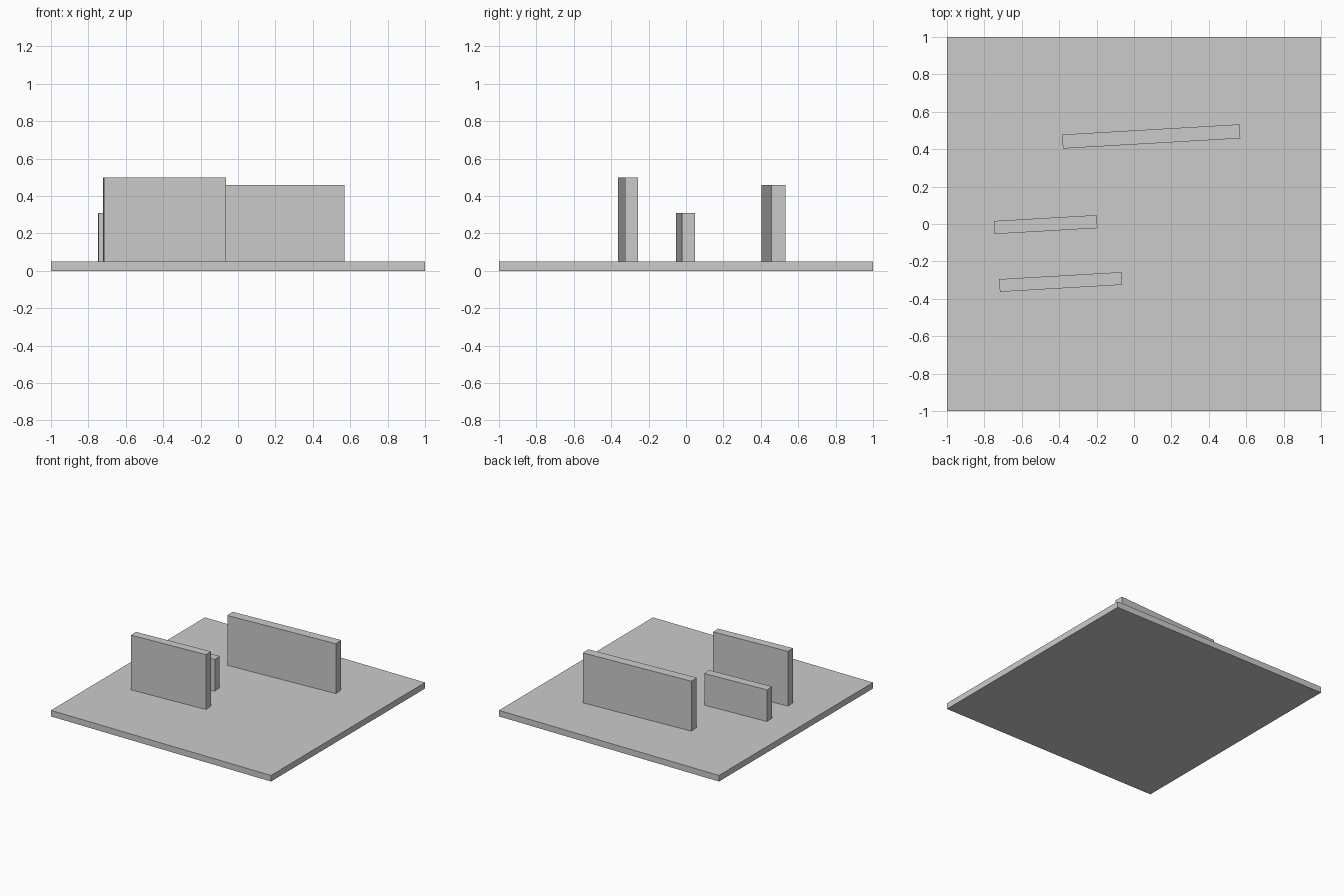
import bpy
from math import radians

cube = bpy.data.objects.get("Cube")
if cube:
    bpy.data.objects.remove(cube, do_unlink=True)

GREY = (0.6, 0.6, 0.6, 1.0)
grey = bpy.data.materials.new("light grey")
grey.use_nodes = True
grey.diffuse_color = GREY
grey.node_tree.nodes["Principled BSDF"].inputs["Base Color"].default_value = GREY

BASE_TOP = 0.05
TURN = radians(3.3)


def block(name, centre, size, bottom, top, turn=0.0):
    """Upright box standing between two heights, turned about z."""
    bpy.ops.mesh.primitive_cube_add(
        size=1, location=(*centre, (bottom + top) / 2), rotation=(0, 0, turn))
    obj = bpy.context.object
    obj.name = name
    obj.scale = (*size, top - bottom)
    bpy.ops.object.transform_apply(location=False, rotation=False, scale=True)
    obj.data.materials.append(grey)
    return obj


# Square ground slab
block("base_plate", (0, 0), (2, 2), 0, BASE_TOP)

# Three nearly parallel standing walls
block("front_wall", (-0.392, -0.31), (0.655, 0.068), BASE_TOP, 0.50, TURN)
block("middle_wall", (-0.472, -0.003), (0.55, 0.07), BASE_TOP, 0.31, TURN)
block("back_wall", (0.092, 0.468), (0.95, 0.075), BASE_TOP, 0.46, TURN)
